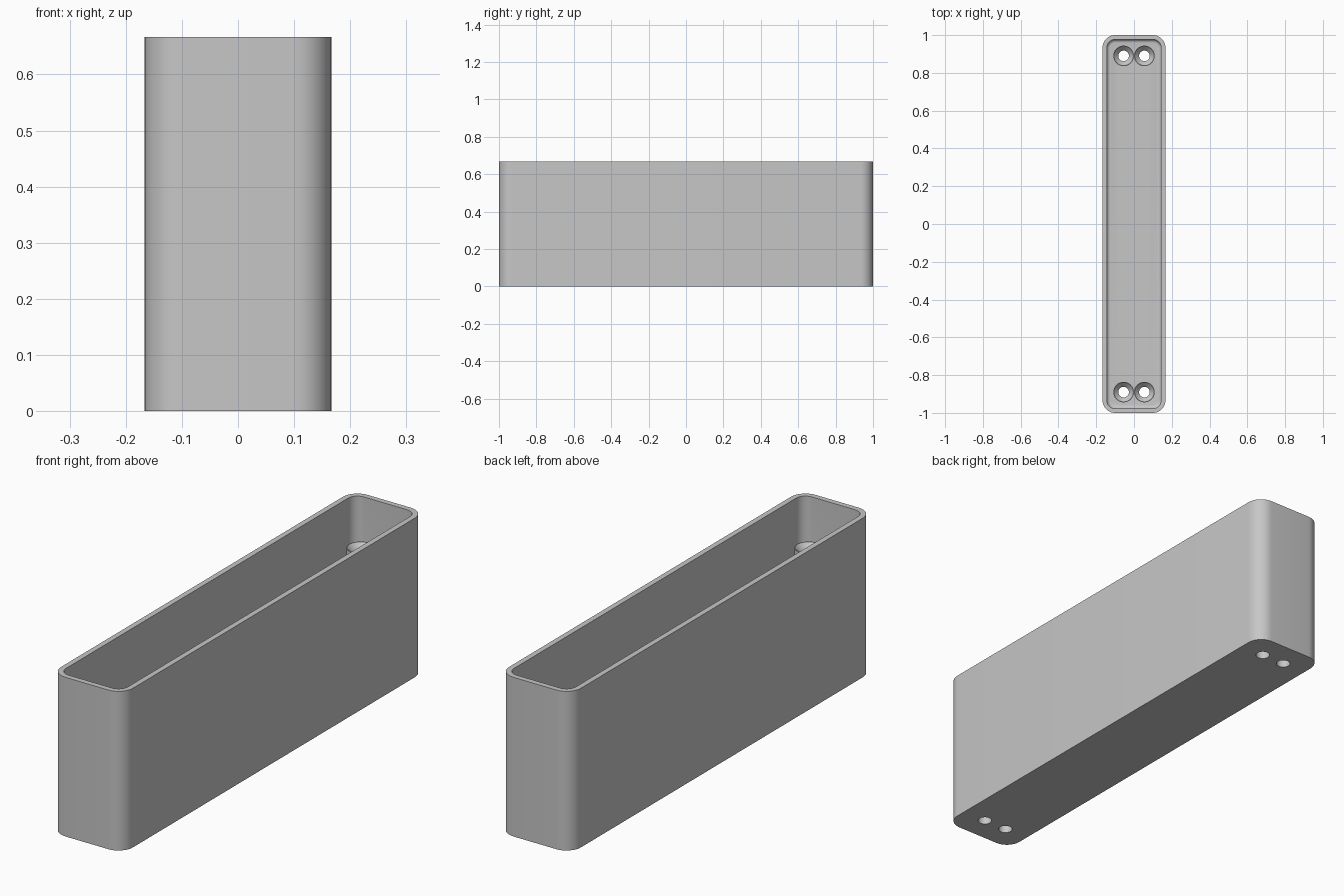
import bpy, bmesh, math

if "Cube" in bpy.data.objects:
    bpy.data.objects.remove(bpy.data.objects["Cube"])

HALF_X, HALF_Y, HEIGHT = 1 / 6, 1.0, 2 / 3
CORNER, WALL, FLOOR, FILLET = 0.067, 0.023, 0.025, 0.018
POST_X, POST_Y, POST_TOP = 0.055, 0.89, 0.5
POST_R, BORE_R = 0.0545, 0.028

grey = bpy.data.materials.new("plain grey")
grey.use_nodes = True
colour = (0.57, 0.57, 0.57, 1)
grey.diffuse_color = colour
grey.node_tree.nodes["Principled BSDF"].inputs["Base Color"].default_value = colour


def finish(name, bm):
    bmesh.ops.recalc_face_normals(bm, faces=bm.faces[:])
    mesh = bpy.data.meshes.new(name)
    bm.to_mesh(mesh)
    bm.free()
    obj = bpy.data.objects.new(name, mesh)
    bpy.context.collection.objects.link(obj)
    mesh.materials.append(grey)
    return obj


def smooth(obj):
    bpy.ops.object.select_all(action="DESELECT")
    obj.select_set(True)
    bpy.context.view_layer.objects.active = obj
    bpy.ops.object.shade_smooth_by_angle(angle=math.radians(30))


def bridge(bm, a, b):
    n = len(a)
    for i in range(n):
        bm.faces.new((a[i], a[(i + 1) % n], b[(i + 1) % n], b[i]))


def rounded_loop(bm, inset, z, steps=10):
    """Rounded rectangle, moved inward by inset."""
    r = CORNER - inset
    verts = []
    for k, (sx, sy) in enumerate([(1, 1), (-1, 1), (-1, -1), (1, -1)]):
        for s in range(steps + 1):
            a = math.pi / 2 * (k + s / steps)
            verts.append(bm.verts.new((sx * (HALF_X - CORNER) + r * math.cos(a),
                                       sy * (HALF_Y - CORNER) + r * math.sin(a), z)))
    return verts


# Open box: outer wall, rim, inner wall, rounded floor edge
bm = bmesh.new()
profile = [(0, 0), (0, HEIGHT), (WALL, HEIGHT)]
for s in range(6):
    a = math.pi / 2 * s / 5
    profile.append((WALL + FILLET * (1 - math.cos(a)), FLOOR + FILLET * (1 - math.sin(a))))
loops = [rounded_loop(bm, inset, z) for inset, z in profile]
for a, b in zip(loops, loops[1:]):
    bridge(bm, a, b)
bm.faces.new(loops[0])
bm.faces.new(loops[-1])
box = finish("box_shell", bm)

places = [(sx * POST_X, sy * POST_Y) for sx in (-1, 1) for sy in (-1, 1)]

# Screw holes through the floor
bm = bmesh.new()
for x, y in places:
    made = bmesh.ops.create_cone(bm, cap_ends=True, segments=32, radius1=BORE_R,
                                 radius2=BORE_R, depth=0.2)
    bmesh.ops.translate(bm, verts=made["verts"], vec=(x, y, 0))
drill = finish("drill_cutter", bm)
cut = box.modifiers.new("holes", "BOOLEAN")
cut.operation = "DIFFERENCE"
cut.solver = "EXACT"
cut.object = drill
bpy.context.view_layer.objects.active = box
bpy.ops.object.modifier_apply(modifier=cut.name)
bpy.data.objects.remove(drill)
smooth(box)

# Hollow screw posts with countersunk tops
post_profile = [(BORE_R, FLOOR), (POST_R, FLOOR), (POST_R, POST_TOP),
                (POST_R - 0.003, POST_TOP), (BORE_R, POST_TOP - 0.025)]
for number, (x, y) in enumerate(places, 1):
    bm = bmesh.new()
    rings = []
    for r, z in post_profile:
        angles = [math.tau * i / 32 for i in range(32)]
        rings.append([bm.verts.new((x + r * math.cos(a), y + r * math.sin(a), z))
                      for a in angles])
    for a, b in zip(rings, rings[1:] + rings[:1]):
        bridge(bm, a, b)
    smooth(finish(f"screw_post_{number}", bm))
